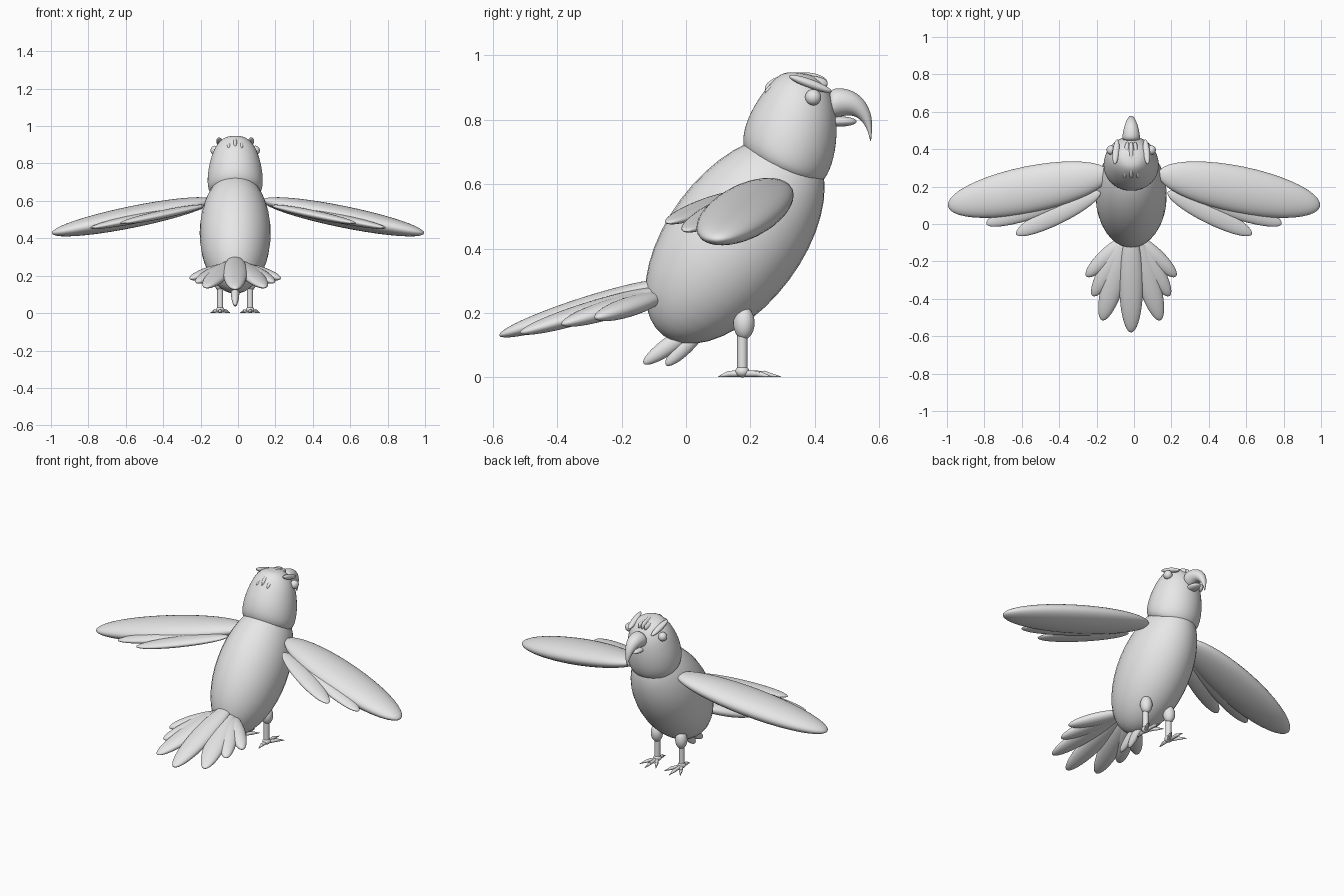
import bpy, bmesh, math
from mathutils import Vector, Matrix

cube = bpy.data.objects.get("Cube")
if cube:
    bpy.data.objects.remove(cube, do_unlink=True)

CX = -0.015  # centre plane of the body

grey = bpy.data.materials.new("plain_grey")
grey.use_nodes = True
grey.diffuse_color = (0.8, 0.8, 0.8, 1)
grey.node_tree.nodes["Principled BSDF"].inputs["Base Color"].default_value = (0.8, 0.8, 0.8, 1)


def finish(name, bm, angle=180):
    bmesh.ops.recalc_face_normals(bm, faces=bm.faces)
    for f in bm.faces:
        f.smooth = True
    mesh = bpy.data.meshes.new(name)
    bm.to_mesh(mesh)
    bm.free()
    mesh.materials.append(grey)
    obj = bpy.data.objects.new(name, mesh)
    bpy.context.collection.objects.link(obj)
    if angle < 180:
        bpy.context.view_layer.objects.active = obj
        obj.select_set(True)
        bpy.ops.object.shade_smooth_by_angle(angle=math.radians(angle))
        obj.select_set(False)
    return obj


def frame(a, b):
    """Matrix at the middle of a-b: x along it, y level, z upward."""
    a, b = Vector(a), Vector(b)
    x = (b - a).normalized()
    up = Vector((0, 0, 1)) if abs(x.z) < 0.95 else Vector((0, 1, 0))
    y = up.cross(x).normalized()
    m = Matrix((x, y, x.cross(y))).transposed().to_4x4()
    m.translation = (a + b) / 2
    return m, (b - a).length


def ellipsoid(name, a, b, width, thick):
    """Ellipsoid whose poles are a and b."""
    m, length = frame(a, b)
    bm = bmesh.new()
    bmesh.ops.create_uvsphere(bm, u_segments=32, v_segments=20, radius=1)
    bm.transform(m @ Matrix.Diagonal((length / 2, width, thick, 1))
                 @ Matrix.Rotation(math.pi / 2, 4, 'Y'))
    return finish(name, bm)


def rod(name, a, b, r1, r2):
    m, length = frame(a, b)
    bm = bmesh.new()
    bmesh.ops.create_cone(bm, cap_ends=True, segments=16, radius1=r1, radius2=r2, depth=length)
    bm.transform(m @ Matrix.Rotation(math.pi / 2, 4, 'Y'))
    return finish(name, bm, 40)


def loft(name, rings, n=16):
    """Skin of elliptical rings, each given as (y, z), (y, z), half width."""
    bm = bmesh.new()
    loops = []
    for (y1, z1), (y2, z2), w in rings:
        loop = []
        for i in range(n):
            t = 2 * math.pi * i / n
            k = (1 + math.cos(t)) / 2
            loop.append(bm.verts.new((CX + w * math.sin(t), y1 + (y2 - y1) * k, z1 + (z2 - z1) * k)))
        loops.append(loop)
    for p, q in zip(loops, loops[1:]):
        for i in range(n):
            j = (i + 1) % n
            bm.faces.new((p[i], p[j], q[j], q[i]))
    bm.faces.new(loops[0])
    bm.faces.new(loops[-1])
    obj = finish(name, bm)
    sub = obj.modifiers.new("smooth", 'SUBSURF')
    sub.levels = sub.render_levels = 2
    return obj


# Body: leaning egg
lean = Vector((0, math.sin(0.64), math.cos(0.64))) * 0.372
mid = Vector((CX, 0.152, 0.428))
ellipsoid("body", mid - lean, mid + lean, 0.19, 0.21)

# Head
loft("head", [
    ((0.21, 0.66), (0.39, 0.59), 0.12),
    ((0.165, 0.72), (0.435, 0.605), 0.152),
    ((0.185, 0.80), (0.465, 0.68), 0.152),
    ((0.212, 0.85), (0.474, 0.77), 0.138),
    ((0.243, 0.895), (0.466, 0.85), 0.118),
    ((0.275, 0.93), (0.44, 0.905), 0.088),
    ((0.31, 0.953), (0.40, 0.942), 0.045),
])

# Hooked upper beak and small lower beak
loft("upper_beak", [
    ((0.44, 0.895), (0.44, 0.80), 0.05),
    ((0.475, 0.902), (0.475, 0.808), 0.048),
    ((0.523, 0.892), (0.508, 0.816), 0.04),
    ((0.56, 0.858), (0.537, 0.806), 0.028),
    ((0.579, 0.81), (0.557, 0.782), 0.017),
    ((0.578, 0.765), (0.568, 0.755), 0.008),
    ((0.575, 0.733), (0.572, 0.733), 0.002),
])
ellipsoid("lower_beak", (CX, 0.42, 0.795), (CX, 0.53, 0.795), 0.03, 0.016)

# Crest feathers lying on the crown
for k in (-1, 0, 1):
    ellipsoid("crest_feather", (CX + 0.02 * k, 0.44, 0.915), (CX + 0.035 * k, 0.245, 0.895 - 0.01 * abs(k)),
              0.02, 0.042 if k == 0 else 0.034)

for side, s in (("left", 1), ("right", -1)):
    def body_pt(x, y, z):
        return (CX + s * x, y, z)

    # Eye and brow
    ellipsoid(side + "_eye", body_pt(0.085, 0.395, 0.87), body_pt(0.132, 0.395, 0.87), 0.025, 0.025)
    ellipsoid(side + "_brow", body_pt(0.088, 0.32, 0.936), body_pt(0.075, 0.452, 0.888), 0.018, 0.014)

    # Wing: broad main feather with two trailing feathers
    ellipsoid(side + "_wing", (s * 0.13, 0.272, 0.603), (s * 0.995, 0.095, 0.427), 0.125, 0.058)
    ellipsoid(side + "_wing_feather_long", (s * 0.18, 0.22, 0.58), (s * 0.79, 0.0, 0.455), 0.062, 0.026)
    ellipsoid(side + "_wing_feather_short", (s * 0.18, 0.17, 0.575), (s * 0.63, -0.055, 0.48), 0.055, 0.022)

    # Tail side feathers
    for i, (tip, w) in enumerate((((0.155, -0.515, 0.138), 0.06), ((0.205, -0.385, 0.165), 0.05),
                                  ((0.24, -0.28, 0.185), 0.045))):
        ellipsoid(f"{side}_tail_feather_{i + 1}", body_pt(0.02, -0.07, 0.275 - 0.01 * i), body_pt(*tip), w, 0.03)

    # Leg
    ellipsoid(side + "_thigh", body_pt(0.08, 0.18, 0.118), body_pt(0.08, 0.18, 0.22), 0.033, 0.033)
    rod(side + "_shank", body_pt(0.08, 0.175, 0.02), body_pt(0.08, 0.175, 0.14), 0.016, 0.016)
    ellipsoid(side + "_ankle", body_pt(0.08, 0.175, 0.0), body_pt(0.08, 0.175, 0.036), 0.022, 0.022)

    # Toes with claws: three forward, one back
    for i, (deg, reach) in enumerate(((-30, 0.105), (0, 0.12), (30, 0.105), (180, 0.075))):
        dx, dy = math.sin(math.radians(deg)), math.cos(math.radians(deg))

        def toe_pt(r, z):
            return body_pt(0.08 + dx * r, 0.175 + dy * r, z)
        rod(f"{side}_toe_{i + 1}", toe_pt(0, 0.012), toe_pt(reach * 0.62, 0.011), 0.01, 0.009)
        rod(f"{side}_claw_{i + 1}", toe_pt(reach * 0.55, 0.011), toe_pt(reach, 0.002), 0.01, 0.001)

# Central tail feather and the short feathers below it
ellipsoid("tail_feather_centre", (CX, -0.05, 0.30), (CX, -0.58, 0.13), 0.064, 0.034)
ellipsoid("under_tail_feather_rear", (CX, 0.05, 0.17), (CX, -0.132, 0.043), 0.022, 0.027)
ellipsoid("under_tail_feather_front", (CX, 0.06, 0.16), (CX, -0.062, 0.038), 0.02, 0.025)
